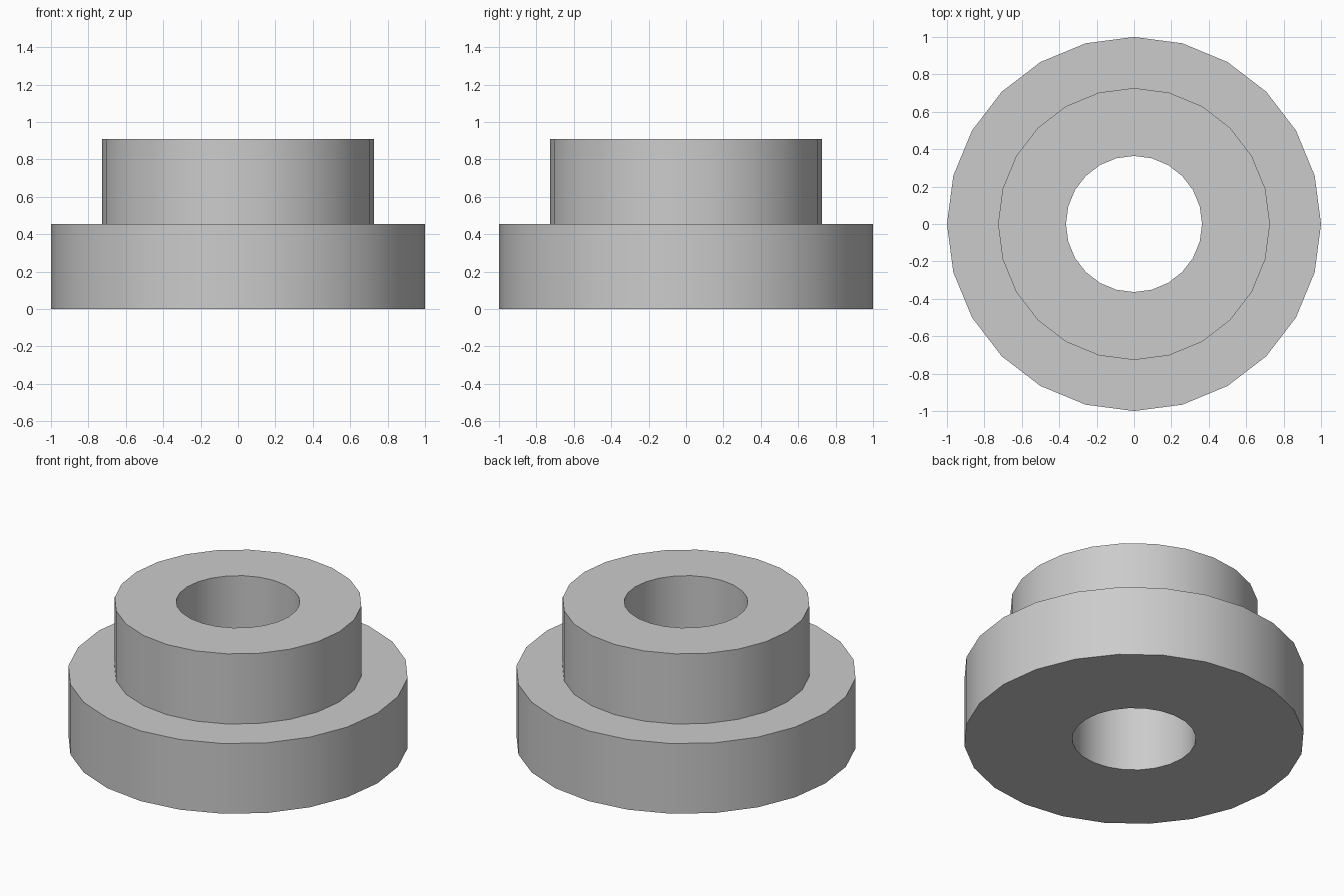
import bpy
import bmesh
from math import radians
from mathutils import Matrix, Vector

cube = bpy.data.objects.get("Cube")
if cube:
    bpy.data.objects.remove(cube, do_unlink=True)

SIDES = 24
FLANGE_R, COLLAR_R, BORE_R = 1.0, 0.727, 0.364
STEP_Z, TOP_Z = 0.455, 0.91

# Plain grey finish
grey = bpy.data.materials.new("plain grey")
grey.use_nodes = True
colour = (0.6, 0.6, 0.6, 1)
grey.diffuse_color = colour
grey.node_tree.nodes["Principled BSDF"].inputs["Base Color"].default_value = colour

# Closed half-section of the bushing: flange, step, collar and bore
section = [(BORE_R, 0), (FLANGE_R, 0), (FLANGE_R, STEP_Z),
           (COLLAR_R, STEP_Z), (COLLAR_R, TOP_Z), (BORE_R, TOP_Z)]

# Revolve the section about the vertical axis
bm = bmesh.new()
verts = [bm.verts.new((r, 0, z)) for r, z in section]
edges = [bm.edges.new((v, verts[(i + 1) % len(verts)])) for i, v in enumerate(verts)]
bmesh.ops.spin(bm, geom=verts + edges, cent=(0, 0, 0), axis=(0, 0, 1),
               angle=radians(360), steps=SIDES, use_merge=False)
bmesh.ops.remove_doubles(bm, verts=bm.verts, dist=0.0005)
bmesh.ops.recalc_face_normals(bm, faces=bm.faces)

mesh = bpy.data.meshes.new("flanged_bushing")
bm.to_mesh(mesh)
bm.free()
mesh.materials.append(grey)
bushing = bpy.data.objects.new("flanged_bushing", mesh)
bpy.context.collection.objects.link(bushing)

# Smooth round walls with crisp rims
bpy.ops.object.select_all(action="DESELECT")
bushing.select_set(True)
bpy.context.view_layer.objects.active = bushing
bpy.ops.object.shade_smooth_by_angle(angle=radians(30))
